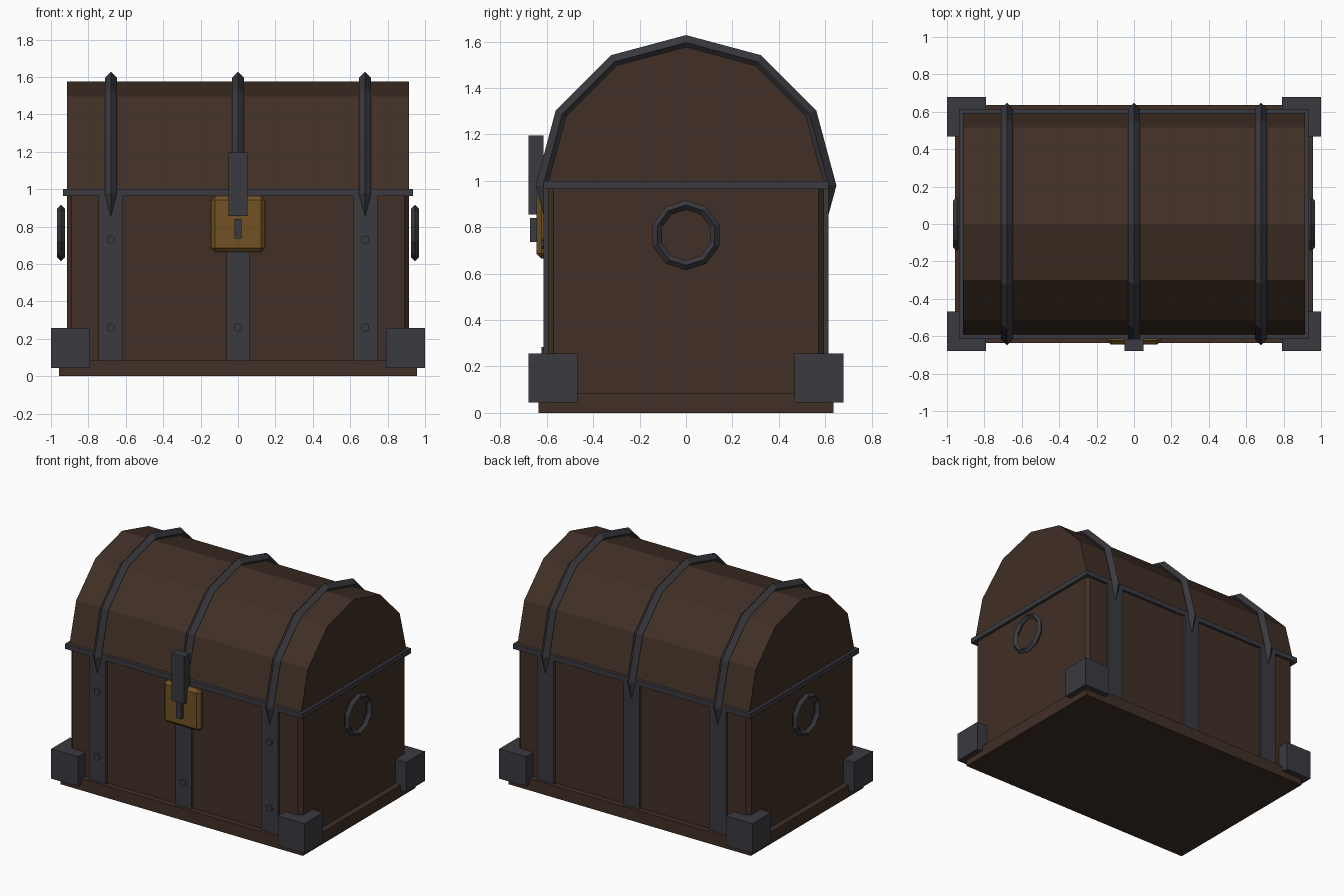
import bpy, bmesh, math

if "Cube" in bpy.data.objects:
    bpy.data.objects.remove(bpy.data.objects["Cube"])


def material(name, rgb):
    m = bpy.data.materials.new(name)
    m.diffuse_color = (*rgb, 1)
    m.use_nodes = True
    m.node_tree.nodes["Principled BSDF"].inputs["Base Color"].default_value = m.diffuse_color
    return m


WOOD = material("dark wood", (0.052, 0.029, 0.019))
IRON = material("dark iron", (0.043, 0.041, 0.050))
BRASS = material("old brass", (0.165, 0.086, 0.017))


def finish(name, bm, mat, bevel=0):
    bmesh.ops.recalc_face_normals(bm, faces=bm.faces)
    me = bpy.data.meshes.new(name)
    bm.to_mesh(me)
    bm.free()
    me.materials.append(mat)
    ob = bpy.data.objects.new(name, me)
    bpy.context.collection.objects.link(ob)
    if bevel:
        mod = ob.modifiers.new("bevel", 'BEVEL')
        mod.width = bevel
        mod.segments = 1
    return ob


def box(name, lo, hi, mat, bevel=0):
    bm = bmesh.new()
    bmesh.ops.create_cube(bm, size=1)
    for v in bm.verts:
        v.co = [l + (c + 0.5) * (h - l) for c, l, h in zip(v.co, lo, hi)]
    return finish(name, bm, mat, bevel)


def ring(name, loc, major, minor, sides, mat):
    # upright ring facing x, with a diamond cross-section
    bpy.ops.mesh.primitive_torus_add(
        location=loc, rotation=(0, math.pi / 2, 0), major_radius=major,
        minor_radius=minor, major_segments=sides, minor_segments=4)
    ob = bpy.context.object
    ob.name = name
    ob.data.materials.append(mat)
    for p in ob.data.polygons:
        p.use_smooth = False
    return ob


# wooden base and body
box("base", (-0.957, -0.635, 0), (0.957, 0.635, 0.085), WOOD)
box("body", (-0.915, -0.595, 0.06), (0.915, 0.595, 0.99), WOOD, 0.025)

# domed lid: half of a twelve-sided cylinder
bm = bmesh.new()
arc = [(0.597 * math.cos(i * math.pi / 6), 0.98 + 0.597 * math.sin(i * math.pi / 6))
       for i in range(7)]
face = bm.faces.new([bm.verts.new((-0.915, y, z)) for y, z in arc])
ext = bmesh.ops.extrude_face_region(bm, geom=[face], use_keep_orig=True)
for g in ext["geom"]:
    if isinstance(g, bmesh.types.BMVert):
        g.co.x = 0.915
finish("lid", bm, WOOD)

# iron rim between body and lid
box("rim", (-0.936, -0.614, 0.964), (0.936, 0.614, 1.0), IRON)

# lid bands and vertical straps, front and back
for x, half in ((-0.68, 0.065), (0, 0.062), (0.68, 0.065)):
    ring("lid_band", (x, 0, 0.98), 0.616, 0.032, 12, IRON)
    for s in (-1, 1):
        y0, y1 = sorted((s * 0.58, s * 0.614))
        box("strap", (x - half, y0, 0.085), (x + half, y1, 0.97), IRON)
    # rivets on the front straps
    for z in (0.26, 0.73):
        bpy.ops.mesh.primitive_cylinder_add(
            vertices=6, radius=0.024, depth=0.03, location=(x, -0.608, z),
            rotation=(math.pi / 2, 0, 0))
        bpy.context.object.name = "rivet"
        bpy.context.object.data.materials.append(IRON)

# corner blocks and side rings
for sx in (-1, 1):
    ring("side_ring", (sx * 0.947, 0, 0.766), 0.13, 0.021, 10, IRON)
    for sy in (-1, 1):
        x, y = sx * 0.895, sy * 0.573
        box("corner_block", (x - 0.105, y - 0.105, 0.045),
            (x + 0.105, y + 0.105, 0.257), IRON)

# lock plate, hasp and keyhole bar
box("lock_plate", (-0.145, -0.645, 0.665), (0.145, -0.585, 0.963), BRASS, 0.022)
box("hasp", (-0.05, -0.678, 0.856), (0.05, -0.615, 1.195), IRON)
box("keyhole", (-0.02, -0.673, 0.737), (0.02, -0.635, 0.84), IRON)
